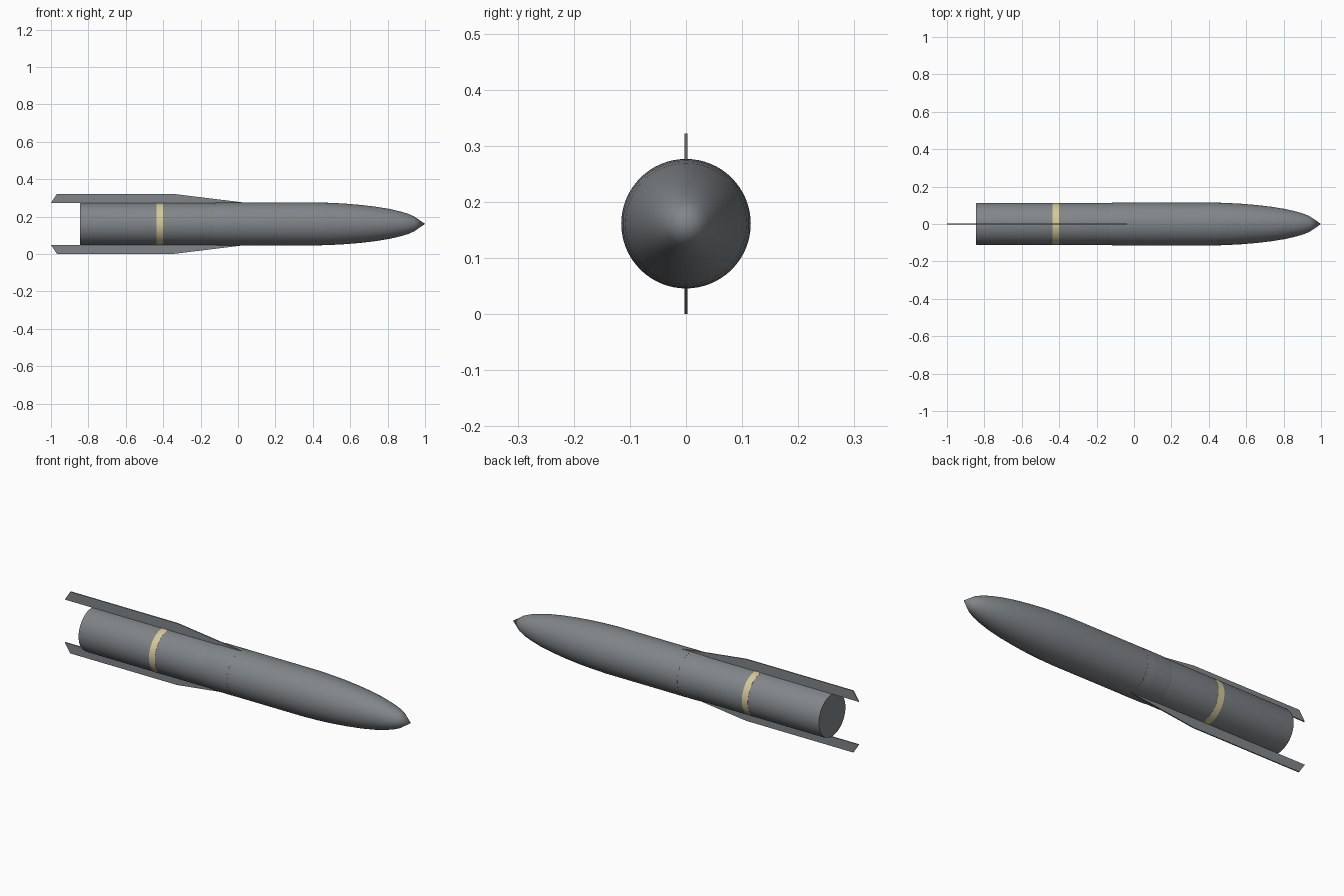
import bpy, bmesh, math

if "Cube" in bpy.data.objects:
    bpy.data.objects.remove(bpy.data.objects["Cube"])

AXIS_Z = 0.161
SEGMENTS = 64


def material(name, rgb):
    m = bpy.data.materials.new(name)
    m.diffuse_color = (*rgb, 1)
    m.use_nodes = True
    m.node_tree.nodes["Principled BSDF"].inputs["Base Color"].default_value = m.diffuse_color
    return m


grey = material("grey", (0.22, 0.235, 0.25))
cream = material("cream", (0.66, 0.58, 0.33))


def finish(name, bm, mat, smooth=True):
    bmesh.ops.remove_doubles(bm, verts=bm.verts, dist=1e-6)
    bmesh.ops.recalc_face_normals(bm, faces=bm.faces)
    mesh = bpy.data.meshes.new(name)
    bm.to_mesh(mesh)
    bm.free()
    mesh.materials.append(mat)
    ob = bpy.data.objects.new(name, mesh)
    bpy.context.collection.objects.link(ob)
    if smooth:
        bpy.ops.object.select_all(action='DESELECT')
        ob.select_set(True)
        bpy.context.view_layer.objects.active = ob
        bpy.ops.object.shade_smooth_by_angle(angle=math.radians(30))
    return ob


def lathe(name, profile, mat):
    """Revolve (x, radius) points about the long axis."""
    bm = bmesh.new()
    verts = [bm.verts.new((x, 0, AXIS_Z + r)) for x, r in profile]
    edges = [bm.edges.new(pair) for pair in zip(verts, verts[1:])]
    bmesh.ops.spin(bm, geom=verts + edges, cent=(0, 0, AXIS_Z), axis=(1, 0, 0),
                   angle=math.tau, steps=SEGMENTS, use_merge=True)
    return finish(name, bm, mat)


# Rear motor tube, with a small chamfer at the closed tail
lathe("motor_tube", [(-0.845, 0), (-0.845, 0.110), (-0.835, 0.1125),
                     (-0.12, 0.1125), (-0.12, 0)], grey)

# Front body: slightly wider cylinder, rounded nose and pointed tip
lathe("front_body", [(-0.13, 0), (-0.13, 0.1125), (-0.10, 0.115), (0.42, 0.115),
                     (0.50, 0.1125), (0.58, 0.108), (0.66, 0.101),
                     (0.74, 0.0915), (0.81, 0.080), (0.87, 0.066),
                     (0.91, 0.054), (0.942, 0.040), (1.0, 0)], grey)

# Painted band and flush joint ring
for name, x0, x1, r, mat in [("cream_band", -0.436, -0.402, 0.1132, cream),
                             ("joint_ring", -0.03, 0.015, 0.1154, grey)]:
    lathe(name, [(x0, r - 0.003), (x0, r), (x1, r), (x1, r - 0.003)], mat)

# Long thin fins above and below, overhanging the tail
FIN = [(-1.0, 0.112), (-0.968, 0.161), (-0.35, 0.161), (0.03, 0.1145), (0.0, 0.108),
       (-0.84, 0.108), (-0.845, 0.112)]
for name, side in [("upper_fin", 1), ("lower_fin", -1)]:
    bm = bmesh.new()
    face = bm.faces.new([bm.verts.new((x, -0.003, AXIS_Z + side * h)) for x, h in FIN])
    ext = bmesh.ops.extrude_face_region(bm, geom=[face])
    bmesh.ops.translate(bm, vec=(0, 0.006, 0),
                        verts=[g for g in ext["geom"] if isinstance(g, bmesh.types.BMVert)])
    finish(name, bm, grey, smooth=False)
